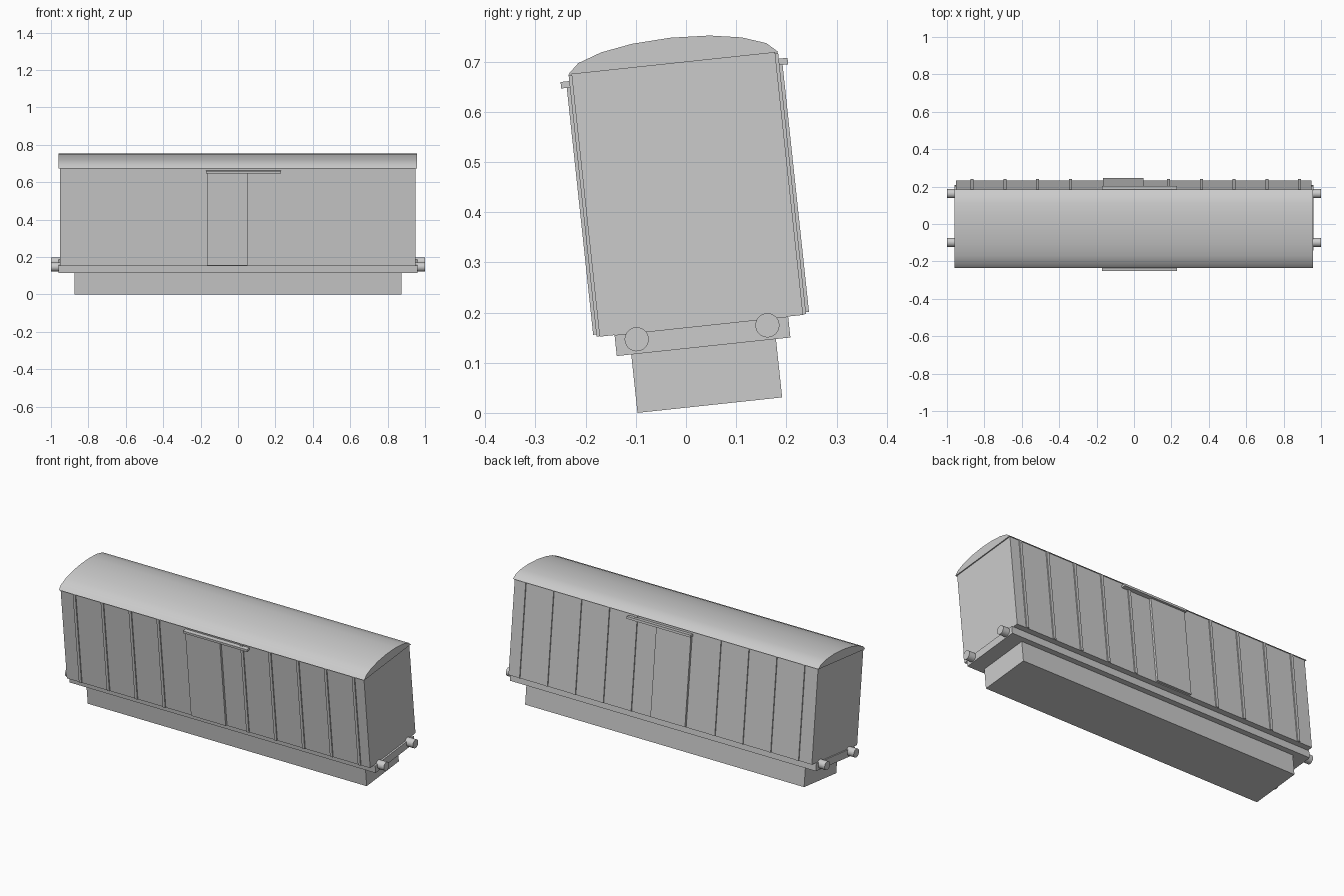
import bpy, bmesh, math
from mathutils import Matrix

if "Cube" in bpy.data.objects:
    bpy.data.objects.remove(bpy.data.objects["Cube"])

# The whole wagon leans about its long axis
LEAN = Matrix.Translation((0, 0.0475, 0.0155)) @ Matrix.Rotation(math.radians(6.1), 4, 'X')


def finish(name, bm, smooth=False):
    bmesh.ops.recalc_face_normals(bm, faces=bm.faces)
    bm.transform(LEAN)
    mesh = bpy.data.meshes.new(name)
    bm.to_mesh(mesh)
    bm.free()
    obj = bpy.data.objects.new(name, mesh)
    bpy.context.collection.objects.link(obj)
    if smooth:
        bpy.ops.object.select_all(action='DESELECT')
        obj.select_set(True)
        bpy.context.view_layer.objects.active = obj
        bpy.ops.object.shade_smooth_by_angle(angle=math.radians(30))
    return obj


def box(name, x, y, z):
    bm = bmesh.new()
    bmesh.ops.create_cube(bm, size=1)
    for v in bm.verts:
        v.co = [lo + (c + 0.5) * (hi - lo) for c, (lo, hi) in zip(v.co, (x, y, z))]
    return finish(name, bm)


def side_box(name, x, y, z, side):
    return box(name, x, sorted((side * y[0], side * y[1])), z)


# Underframe, sill and body
box("underframe", (-0.875, 0.875), (-0.145, 0.145), (0, 0.117))
box("sill", (-0.96, 0.96), (-0.174, 0.174), (0.117, 0.159))
box("body", (-0.953, 0.95), (-0.204, 0.204), (0.159, 0.685))

# Arched roof extruded from a half profile mirrored
half = [(0.211, 0.685), (0.1885, 0.7055), (0.141, 0.722), (0.078, 0.7325)]
profile = half + [(0, 0.7365)] + [(-y, z) for y, z in reversed(half)]
bm = bmesh.new()
end = bm.faces.new([bm.verts.new((-0.96, y, z)) for y, z in profile])
ext = bmesh.ops.extrude_face_region(bm, geom=[end], use_keep_orig=True)
moved = [g for g in ext["geom"] if isinstance(g, bmesh.types.BMVert)]
bmesh.ops.translate(bm, verts=moved, vec=(1.916, 0, 0))
finish("roof", bm, smooth=True)

# Ribs, sliding door and door rail on both sides
rib_x = [-0.865, -0.69, -0.515, -0.34, 0.185, 0.36, 0.535, 0.71, 0.885]
for side, label in ((-1, "front"), (1, "back")):
    for i, x in enumerate(rib_x):
        side_box(f"{label}_rib_{i}", (x - 0.008, x + 0.008), (0.2, 0.21), (0.16, 0.684), side)
    side_box(f"{label}_door", (-0.165, 0.052), (0.2, 0.2163), (0.164, 0.665), side)
    side_box(f"{label}_door_rail", (-0.17, 0.23), (0.2, 0.2275), (0.659, 0.672), side)

# Buffers at both ends
for sx in (-1, 1):
    for sy in (-1, 1):
        bm = bmesh.new()
        place = Matrix.Translation((sx * 0.975, sy * 0.131, 0.146)) @ Matrix.Rotation(math.pi / 2, 4, 'Y')
        bmesh.ops.create_cone(bm, cap_ends=True, segments=32, radius1=0.024, radius2=0.024,
                              depth=0.05, matrix=place)
        finish(f"buffer_{'left' if sx < 0 else 'right'}_{'front' if sy < 0 else 'back'}", bm, smooth=True)
